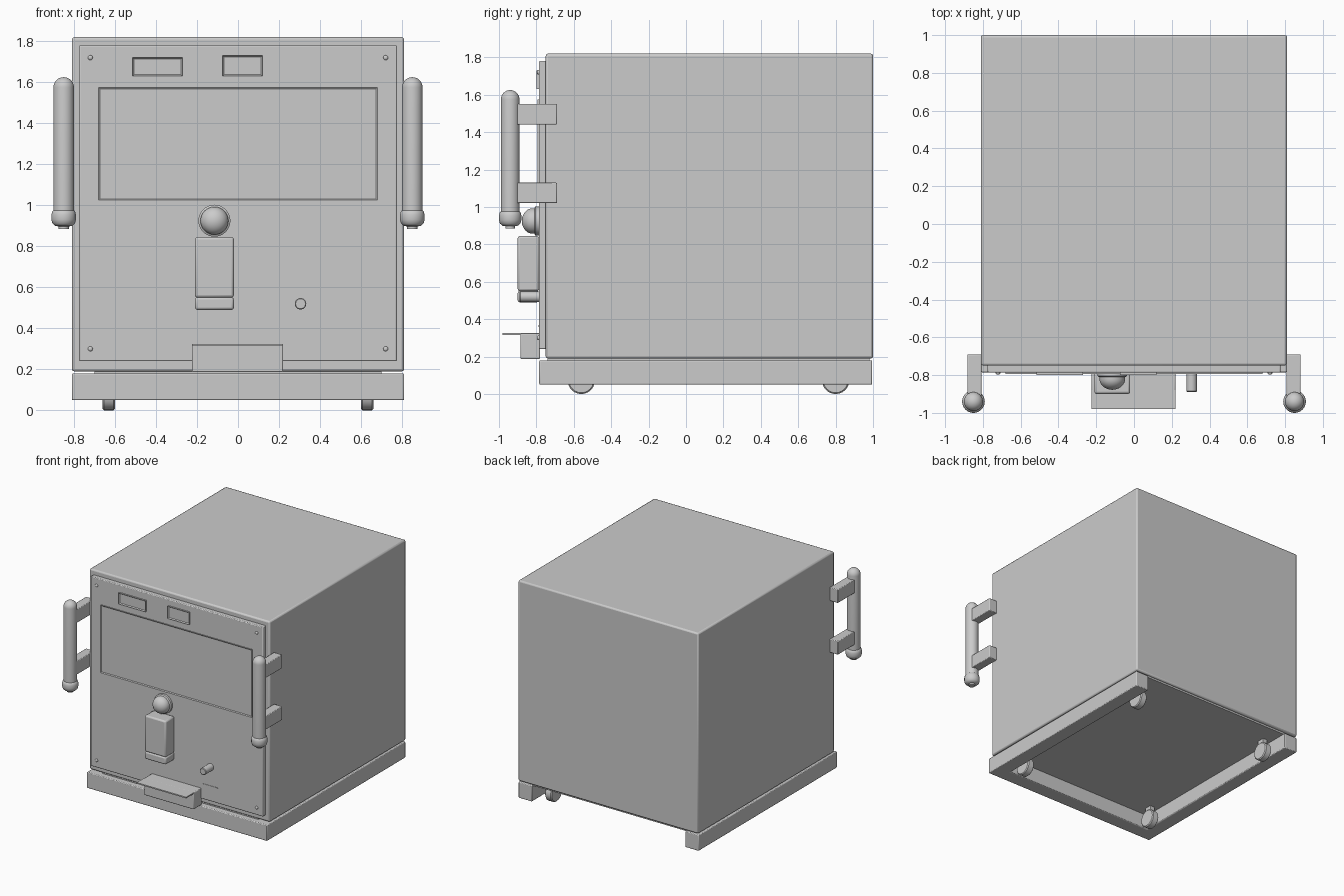
import bpy, bmesh, math
from mathutils import Matrix, Vector

if "Cube" in bpy.data.objects:
    bpy.data.objects.remove(bpy.data.objects["Cube"])

grey = bpy.data.materials.new("light_grey")
grey.diffuse_color = (0.6, 0.6, 0.6, 1)
grey.use_nodes = True
grey.node_tree.nodes["Principled BSDF"].inputs["Base Color"].default_value = grey.diffuse_color


def finish(name, bm, bevel=0.0, smooth=True):
    bmesh.ops.recalc_face_normals(bm, faces=bm.faces[:])
    me = bpy.data.meshes.new(name)
    bm.to_mesh(me)
    bm.free()
    ob = bpy.data.objects.new(name, me)
    bpy.context.collection.objects.link(ob)
    me.materials.append(grey)
    if bevel:
        m = ob.modifiers.new("bevel", 'BEVEL')
        m.width, m.segments = bevel, 2
        m.limit_method = 'ANGLE'
    if smooth:
        bpy.ops.object.select_all(action='DESELECT')
        ob.select_set(True)
        bpy.context.view_layer.objects.active = ob
        bpy.ops.object.shade_smooth_by_angle(angle=math.radians(35))
    return ob


def box(name, x, y, z, bevel=0.0, inset=None):
    """Box from (min, max) ranges; inset = (border, depth) on its front face."""
    bm = bmesh.new()
    bmesh.ops.create_cube(bm, size=1)
    for v in bm.verts:
        v.co = Vector([r[0] if c < 0 else r[1] for c, r in zip(v.co, (x, y, z))])
    if inset:
        bm.normal_update()
        front = [f for f in bm.faces if f.normal.y < -0.9]
        bmesh.ops.inset_region(bm, faces=front, thickness=inset[0])
        for v in front[0].verts:
            v.co.y += inset[1]
    return finish(name, bm, bevel, bevel > 0)


def lathe(name, profile, loc, axis='Z', steps=32):
    """Spin (radius, height) points around an axis; 'Y' points to the front."""
    bm = bmesh.new()
    vs = [bm.verts.new((r, 0, h)) for r, h in profile]
    es = [bm.edges.new(p) for p in zip(vs, vs[1:])]
    bmesh.ops.spin(bm, geom=vs + es, cent=(0, 0, 0), axis=(0, 0, 1),
                   angle=2 * math.pi, steps=steps)
    bmesh.ops.remove_doubles(bm, verts=bm.verts[:], dist=1e-5)
    rot = {'Z': Matrix(), 'Y': Matrix.Rotation(math.pi / 2, 4, 'X'),
           'X': Matrix.Rotation(math.pi / 2, 4, 'Y')}[axis]
    bmesh.ops.transform(bm, matrix=Matrix.Translation(loc) @ rot, verts=bm.verts[:])
    return finish(name, bm)


def arc(r, h, squash=1.0, n=8):
    """Quarter-round profile from the rim to the pole."""
    return [(r * math.cos(i * math.pi / 2 / n) if i < n else 0,
             h + squash * r * math.sin(i * math.pi / 2 / n)) for i in range(n + 1)]


# Cabinet
box("cabinet", (-0.81, 0.81), (-0.75, 1.0), (0.19, 1.82), 0.012)

# Three-sided base, open at the back
bm = bmesh.new()
outline = [(-0.81, 0.995), (-0.81, -0.785), (0.81, -0.785), (0.81, 0.995),
           (0.69, 0.995), (0.69, -0.665), (-0.69, -0.665), (-0.69, 0.995)]
face = bm.faces.new([bm.verts.new((x, y, 0.05)) for x, y in outline])
up = bmesh.ops.extrude_face_region(bm, geom=[face])["geom"]
bmesh.ops.translate(bm, vec=(0, 0, 0.13),
                    verts=[g for g in up if isinstance(g, bmesh.types.BMVert)])
finish("base_frame", bm, 0.006)
box("base_spacer", (-0.7, 0.7), (-0.74, 0.98), (0.175, 0.195))

# Wheels
for sx in (-1, 1):
    for y in (-0.56, 0.80):
        lathe("wheel", [(0, -0.03), (0.066, -0.03), (0.073, -0.023),
                        (0.073, 0.023), (0.066, 0.03), (0, 0.03)],
              (sx * 0.63, y, 0.073), 'X', 24)
        box("wheel_mount", (sx * 0.63 - 0.02, sx * 0.63 + 0.02),
            (y - 0.03, y + 0.03), (0.08, 0.195))

# Front panel with window and displays
box("front_panel", (-0.775, 0.775), (-0.787, -0.745), (0.24, 1.78), 0.006)
box("window", (-0.68, 0.68), (-0.794, -0.785), (1.025, 1.575), 0, (0.01, 0.005))
box("left_display", (-0.515, -0.27), (-0.80, -0.785), (1.63, 1.72), 0, (0.01, 0.008))
box("right_display", (-0.075, 0.12), (-0.80, -0.785), (1.63, 1.73), 0, (0.01, 0.008))
box("slot_mark", (0.235, 0.37), (-0.79, -0.785), (0.361, 0.367))
for sx in (-1, 1):
    for z in (0.30, 1.72):
        lathe("panel_screw", [(0.012, 0)] + arc(0.012, 0.004, 0.6, 4),
              (sx * 0.72, -0.786, z), 'Y', 12)

# Round knob on its collar
lathe("knob", [(0, 0), (0.078, 0), (0.078, 0.02), (0.068, 0.026)]
      + arc(0.068, 0.035, 0.85), (-0.115, -0.785, 0.925), 'Y')

# Dispenser housing and its bottom plate
box("dispenser", (-0.21, -0.02), (-0.90, -0.785), (0.55, 0.845), 0.012)
box("dispenser_foot", (-0.21, -0.02), (-0.90, -0.785), (0.49, 0.552), 0.012)

# Peg
lathe("peg", [(0, 0), (0.028, 0), (0.028, 0.10), (0.024, 0.104), (0, 0.104)],
      (0.305, -0.785, 0.52), 'Y', 24)

# Tray with a thin front shelf
box("tray_box", (-0.225, 0.22), (-0.885, -0.78), (0.187, 0.325), 0.006)
box("tray_shelf", (-0.225, 0.22), (-0.98, -0.88), (0.315, 0.325))

# Side handles
for sx, side in ((-1, "left"), (1, "right")):
    at = (sx * 0.85, -0.94, 0)
    lathe(side + "_handle_grip", [(0, 0.97), (0.05, 0.97)] + arc(0.05, 1.575), at)
    lathe(side + "_handle_cap", [(0, 0.885), (0.025, 0.885), (0.025, 0.897),
                                 (0.042, 0.9), (0.055, 0.912), (0.06, 0.93),
                                 (0.06, 0.955), (0.055, 0.972), (0.045, 0.98),
                                 (0, 0.98)], at)
    xs = sorted((sx * 0.808, sx * 0.882))
    for z in (1.02, 1.44):
        box(side + "_handle_bracket", xs, (-0.93, -0.69), (z, z + 0.11), 0.005)
